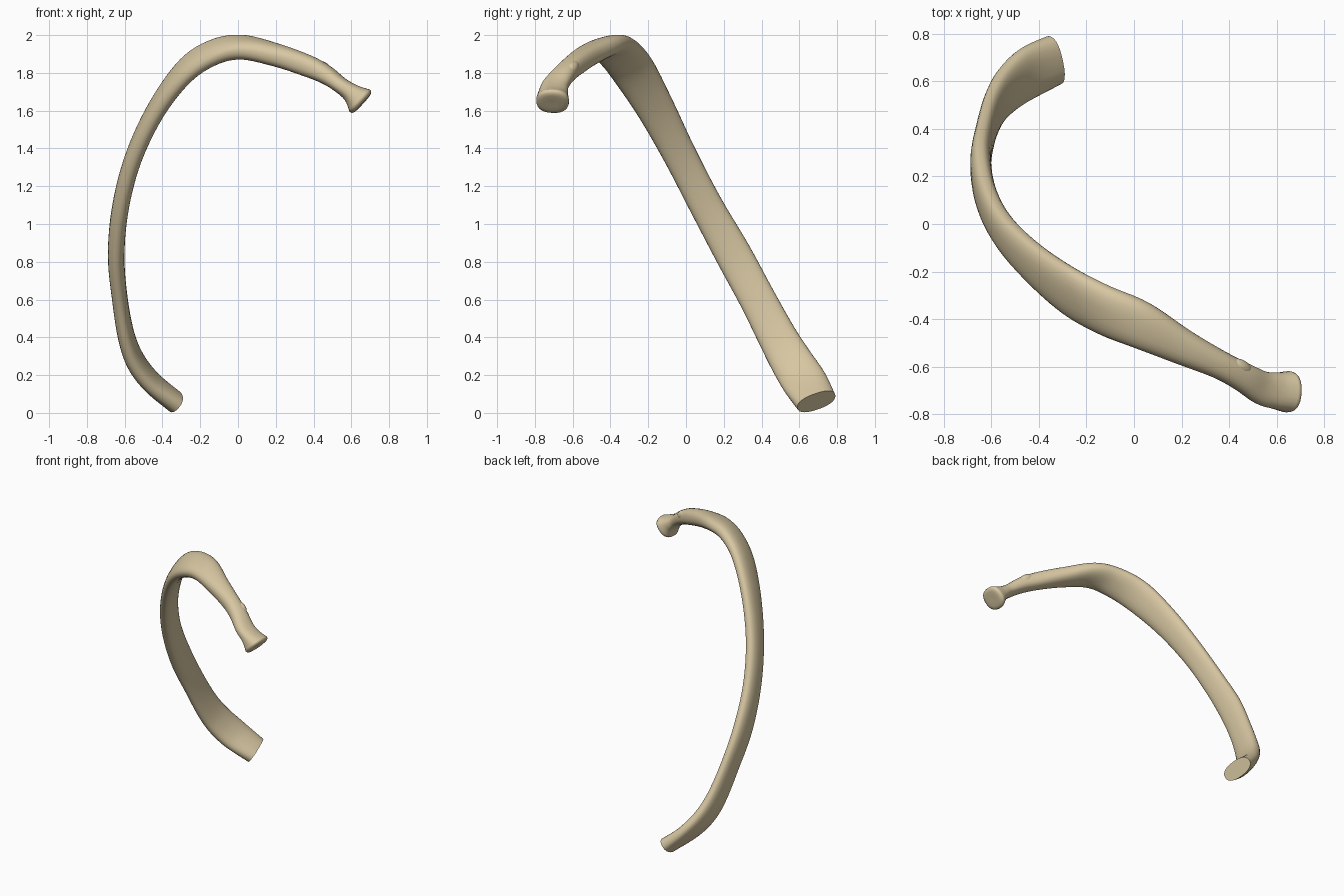
import bpy, bmesh, math
from mathutils import Vector

if "Cube" in bpy.data.objects:
    bpy.data.objects.remove(bpy.data.objects["Cube"])

SIDES, STEPS = 28, 6

bone = bpy.data.materials.new("bone_tan")
bone.diffuse_color = (0.68, 0.57, 0.36, 1)
bone.use_nodes = True
bone.node_tree.nodes["Principled BSDF"].inputs["Base Color"].default_value = bone.diffuse_color

# Stations along the shaft: centre xyz, width direction xyz, half width, half thickness
stations = [
    (-0.335, 0.69, 0.06, -0.05, 0.97, 0.20, 0.108, 0.056),
    (-0.455, 0.63, 0.16, 0.0, 0.95, 0.30, 0.118, 0.050),
    (-0.54, 0.56, 0.27, 0.0, 0.92, 0.40, 0.112, 0.048),
    (-0.59, 0.485, 0.40, 0.0, 0.88, 0.47, 0.103, 0.044),
    (-0.625, 0.38, 0.60, 0.0, 0.88, 0.47, 0.096, 0.041),
    (-0.645, 0.25, 0.84, 0.0, 0.88, 0.47, 0.096, 0.044),
    (-0.62, 0.105, 1.10, 0.0, 0.88, 0.47, 0.088, 0.044),
    (-0.55, -0.03, 1.36, 0.0, 0.88, 0.47, 0.088, 0.044),
    (-0.43, -0.16, 1.61, 0.0, 0.88, 0.47, 0.100, 0.045),
    (-0.28, -0.278, 1.81, 0.0, 0.88, 0.47, 0.115, 0.048),
    (-0.13, -0.36, 1.908, 0.0, 0.92, 0.40, 0.112, 0.052),
    (0.02, -0.422, 1.935, 0.0, 0.95, 0.30, 0.102, 0.056),
    (0.20, -0.515, 1.895, 0.0, 0.95, 0.25, 0.076, 0.058),
    (0.36, -0.592, 1.84, 0.0, 0.95, 0.20, 0.060, 0.057),
    (0.46, -0.645, 1.793, 0.0, 0.97, 0.15, 0.062, 0.050),
    (0.54, -0.69, 1.737, 0.0, 0.99, 0.10, 0.071, 0.043),
    (0.60, -0.702, 1.693, 0.0, 1.0, 0.0, 0.078, 0.052),
    (0.645, -0.706, 1.653, 0.0, 1.0, 0.0, 0.087, 0.080),
]


def spline(i, u):
    """Catmull-Rom blend of every station value."""
    pick = lambda k: stations[max(0, min(k, len(stations) - 1))]
    return [0.5 * (2 * b + (c - a) * u + (2 * a - 5 * b + 4 * c - d) * u * u
                   + (3 * b - a - 3 * c + d) * u ** 3)
            for a, b, c, d in zip(pick(i - 1), pick(i), pick(i + 1), pick(i + 2))]


rows = [spline(i, s / STEPS) for i in range(len(stations) - 1) for s in range(STEPS)]
rows.append(list(stations[-1]))
centres = [Vector(r[:3]) for r in rows]
bm = bmesh.new()


def ring(c, w, n, a, b):
    """Flattened oval cross-section."""
    verts = []
    for k in range(SIDES):
        t = 2 * math.pi * k / SIDES
        cs, sn = math.cos(t), math.sin(t)
        p = c + w * a * math.copysign(abs(cs) ** 0.85, cs) + n * b * math.copysign(abs(sn) ** 0.85, sn)
        verts.append(bm.verts.new(p))
    return verts


# Shaft
rings = []
for i, r in enumerate(rows):
    tan = (centres[min(i + 1, len(rows) - 1)] - centres[max(i - 1, 0)]).normalized()
    w = Vector(r[3:6])
    w = (w - tan * w.dot(tan)).normalized()
    n = tan.cross(w)
    rings.append(ring(centres[i], w, n, r[6], r[7]))

# Rounded head beyond the neck
for along, scale in ((0.011, 0.97), (0.018, 0.86), (0.021, 0.65), (0.020, 0.3)):
    rings.append(ring(centres[-1] + tan * along, w, n, r[6] * scale, r[7] * scale))

for p, q in zip(rings, rings[1:]):
    for k in range(SIDES):
        m = (k + 1) % SIDES
        bm.faces.new((p[k], p[m], q[m], q[k]))
bm.faces.new(rings[-1])
bm.faces.new(rings[0][::-1])  # flat cut end
bmesh.ops.recalc_face_normals(bm, faces=bm.faces)


def finish(name, mesh_data):
    mesh = bpy.data.meshes.new(name)
    mesh_data.to_mesh(mesh)
    mesh_data.free()
    mesh.materials.append(bone)
    ob = bpy.data.objects.new(name, mesh)
    bpy.context.collection.objects.link(ob)
    bpy.ops.object.select_all(action='DESELECT')
    ob.select_set(True)
    bpy.context.view_layer.objects.active = ob
    bpy.ops.object.shade_smooth_by_angle(angle=math.radians(50))
    return ob


finish("curved_bone_shaft", bm)

# Small knob where the neck meets the shaft
knob = bmesh.new()
bmesh.ops.create_uvsphere(knob, u_segments=20, v_segments=12, radius=1)
ob = finish("neck_knob", knob)
ob.scale = (0.055, 0.030, 0.032)
ob.rotation_euler = (0, math.radians(30), math.radians(-30))
ob.location = (0.452, -0.602, 1.825)
